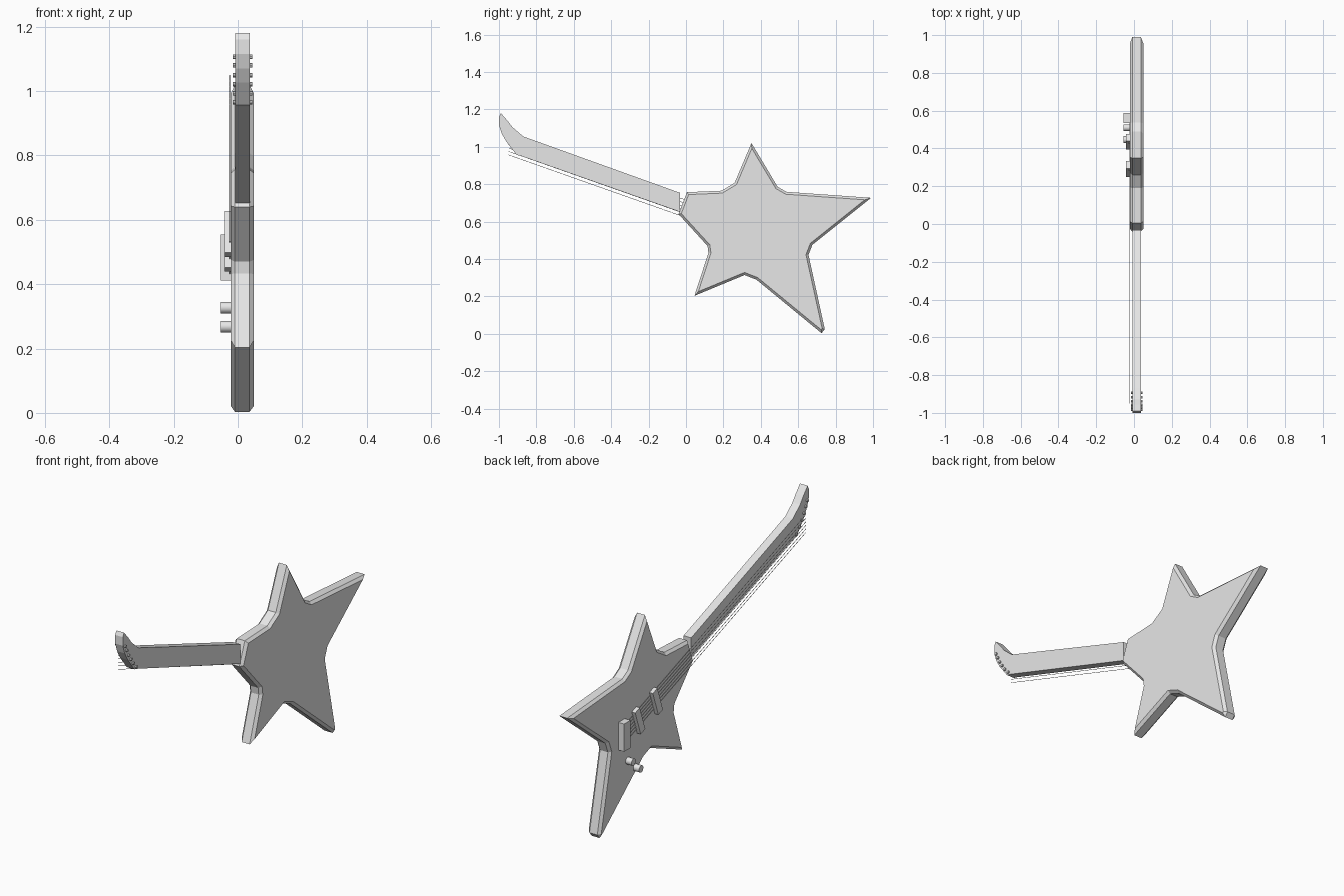
import bpy, bmesh, math
from mathutils import Vector, Matrix

cube = bpy.data.objects.get("Cube")
if cube:
    bpy.data.objects.remove(cube, do_unlink=True)

grey = bpy.data.materials.new("light_grey")
grey.use_nodes = True
grey.diffuse_color = (0.8, 0.8, 0.8, 1)
grey.node_tree.nodes["Principled BSDF"].inputs["Base Color"].default_value = (0.8, 0.8, 0.8, 1)

SLOPE = -0.353                    # fall of the neck and strings along y
TILT = math.atan(-SLOPE)


def finish(name, bm):
    bmesh.ops.recalc_face_normals(bm, faces=bm.faces)
    mesh = bpy.data.meshes.new(name)
    bm.to_mesh(mesh)
    bm.free()
    mesh.materials.append(grey)
    obj = bpy.data.objects.new(name, mesh)
    bpy.context.collection.objects.link(obj)
    return obj


def inset(points, d):
    """Mitred inward offset of a clockwise outline."""
    result = []
    for i, p in enumerate(points):
        p = Vector(p)
        a = (p - Vector(points[i - 1])).normalized()
        b = (Vector(points[(i + 1) % len(points)]) - p).normalized()
        na, nb = Vector((a.y, -a.x)), Vector((b.y, -b.x))
        result.append(p + (na + nb) * d / (1 + na.dot(nb)))
    return result


def slab(name, outline, layers):
    """Stack the (y, z) outline along x; layers are (x, inset)."""
    bm = bmesh.new()
    rings = [[bm.verts.new((x, y, z)) for y, z in inset(outline, d)] for x, d in layers]
    n = len(outline)
    for lo, hi in zip(rings, rings[1:]):
        for i in range(n):
            j = (i + 1) % n
            bm.faces.new((lo[i], lo[j], hi[j], hi[i]))
    bm.faces.new(rings[0])
    bm.faces.new(rings[-1])
    return finish(name, bm)


def rod(name, start, end, radius, sides):
    start, end = Vector(start), Vector(end)
    axis = end - start
    place = Matrix.Translation((start + end) / 2) @ axis.to_track_quat('Z', 'Y').to_matrix().to_4x4()
    bm = bmesh.new()
    bmesh.ops.create_cone(bm, cap_ends=True, segments=sides, radius1=radius,
                          radius2=radius, depth=axis.length, matrix=place)
    return finish(name, bm)


def block(name, centre, size, tilt=0):
    bm = bmesh.new()
    place = Matrix.Translation(centre) @ Matrix.Rotation(-tilt, 4, 'X') @ Matrix.Diagonal((*size, 1))
    bmesh.ops.create_cube(bm, size=1, matrix=place)
    return finish(name, bm)


# Star body with chamfered rims
star = [(-0.04, 0.64), (0.005, 0.757), (0.19, 0.765), (0.26, 0.807), (0.35, 1.02),
        (0.49, 0.786), (0.537, 0.759), (0.99, 0.727), (0.676, 0.476), (0.655, 0.422),
        (0.742, 0.025), (0.725, 0.003), (0.377, 0.289), (0.313, 0.314), (0.045, 0.203),
        (0.12, 0.433), (0.115, 0.47)]
slab("star_body", star, [(-0.022, 0.013), (-0.009, 0), (0.036, 0), (0.05, 0.013)])

# Neck with curved headstock
neck = [(-0.033, 0.652), (-0.88, 0.95), (-0.906, 0.957), (-0.96, 1.027), (-0.985, 1.07),
        (-1.0, 1.115), (-1.0, 1.16), (-0.99, 1.18), (-0.955, 1.14), (-0.928, 1.105),
        (-0.87, 1.055), (-0.033, 0.754)]
slab("neck_and_headstock", neck, [(-0.007, 0), (0.037, 0)])

# Tuning pegs through the headstock
pegs = [(-0.893, 0.966), (-0.918, 0.993), (-0.938, 1.022),
        (-0.956, 1.05), (-0.97, 1.08), (-0.983, 1.107)]
for i, (y, z) in enumerate(pegs):
    rod(f"tuning_peg_{i + 1}", (-0.016, y, z), (0.045, y, z), 0.007, 8)

# Six parallel strings
for i in range(6):
    z = 0.957 + i * 0.0186
    rod(f"string_{i + 1}", (-0.025, -0.95, z), (-0.025, 0.58, z + 1.53 * SLOPE), 0.0012, 6)

# Bridge, pickups and knobs on the playing face
block("bridge", (-0.037, 0.561, 0.483), (0.036, 0.052, 0.144))
for name, y, z in (("neck_pickup", 0.291, 0.556), ("bridge_pickup", 0.436, 0.51)):
    block(name, (-0.03, y, z), (0.024, 0.04, 0.136), TILT)
for name, y, z in (("upper_knob", 0.51, 0.327), ("lower_knob", 0.447, 0.268)):
    knob = rod(name, (-0.055, y, z), (-0.018, y, z), 0.018, 16)
    for face in knob.data.polygons:
        face.use_smooth = len(face.vertices) == 4
    knob.data.set_sharp_from_angle(angle=math.radians(40))
